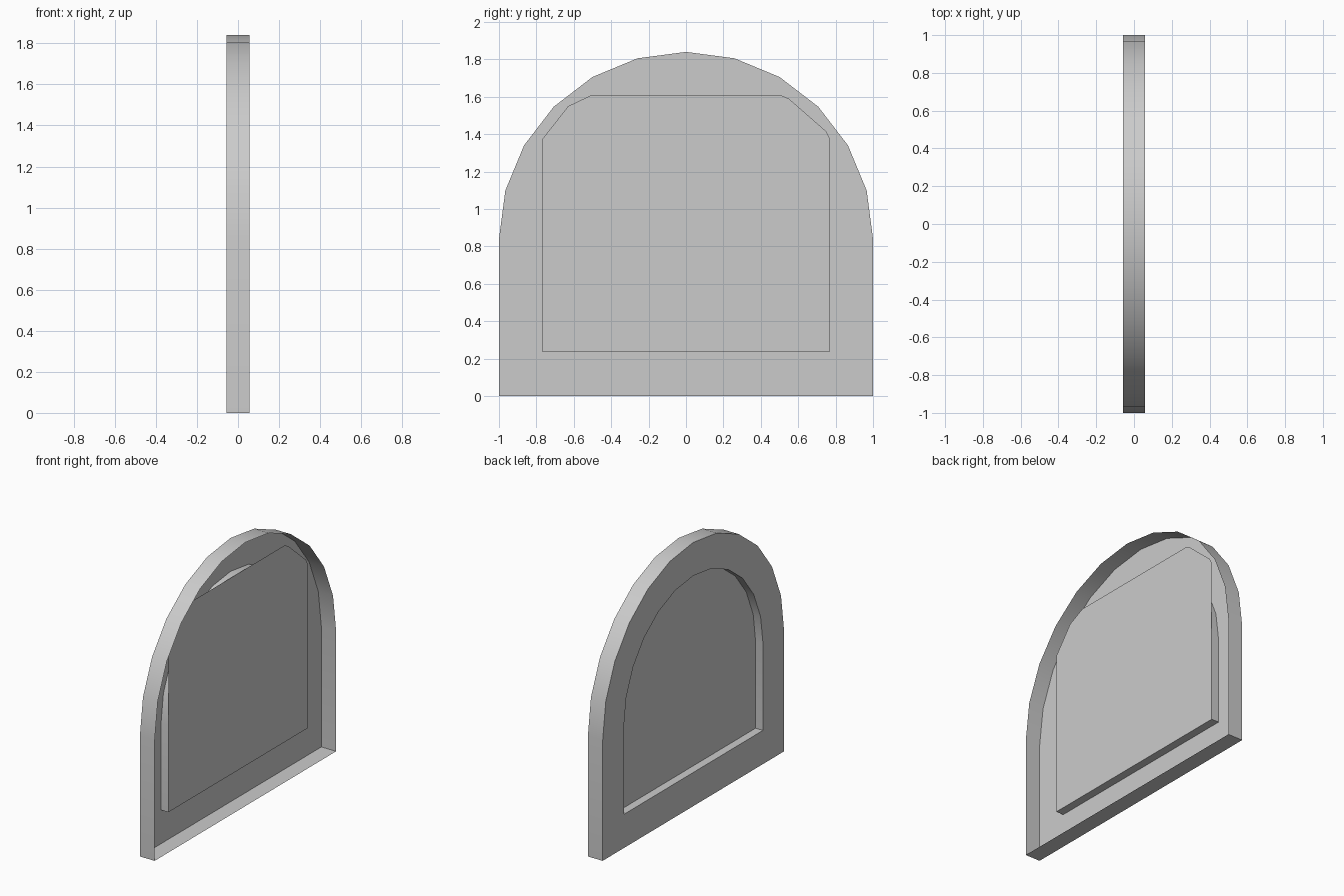
import bpy
import bmesh
from math import cos, sin, pi, radians

cube = bpy.data.objects.get("Cube")
if cube:
    bpy.data.objects.remove(cube, do_unlink=True)

HALF = 0.057      # half of the frame depth
SPRING = 0.84     # height where the arch starts
STEPS = 12        # arch segments

grey = bpy.data.materials.new("plain grey")
grey.use_nodes = True
colour = (0.6, 0.6, 0.6, 1)
grey.diffuse_color = colour
grey.node_tree.nodes["Principled BSDF"].inputs["Base Color"].default_value = colour


def arch(radius, bottom):
    """Outline of a round-topped opening as (y, z) points."""
    curve = [(radius * cos(pi * i / STEPS), SPRING + radius * sin(pi * i / STEPS))
             for i in range(STEPS + 1)]
    return [(-radius, bottom), (radius, bottom)] + curve


def finish(bm, name):
    mesh = bpy.data.meshes.new(name)
    bm.to_mesh(mesh)
    bm.free()
    mesh.materials.append(grey)
    obj = bpy.data.objects.new(name, mesh)
    bpy.context.collection.objects.link(obj)
    bpy.ops.object.select_all(action="DESELECT")
    obj.select_set(True)
    bpy.context.view_layer.objects.active = obj
    bpy.ops.object.shade_smooth_by_angle(angle=radians(30))


# Frame: open-backed shell made of rim, face ring and window reveal
outer, inner = arch(1.0, 0.0), arch(0.767, 0.235)
bm = bmesh.new()
loops = [[bm.verts.new((x, y, z)) for y, z in outline]
         for outline, x in ((outer, HALF), (outer, -HALF), (inner, -HALF), (inner, 0))]
count = len(outer)
for a, b in zip(loops, loops[1:]):
    for i in range(count):
        j = (i + 1) % count
        bm.faces.new((a[i], b[i], b[j], a[j]))
finish(bm, "arched_frame")

# Pane: flat sheet with clipped upper corners, closing the reveal
pane = [(-0.767, 0.235), (0.767, 0.235), (0.767, 1.38), (0.75, 1.415), (0.55, 1.59),
        (0.51, 1.607), (-0.51, 1.607), (-0.63, 1.55), (-0.767, 1.375)]
bm = bmesh.new()
bm.faces.new([bm.verts.new((0, y, z)) for y, z in reversed(pane)])
finish(bm, "window_pane")
